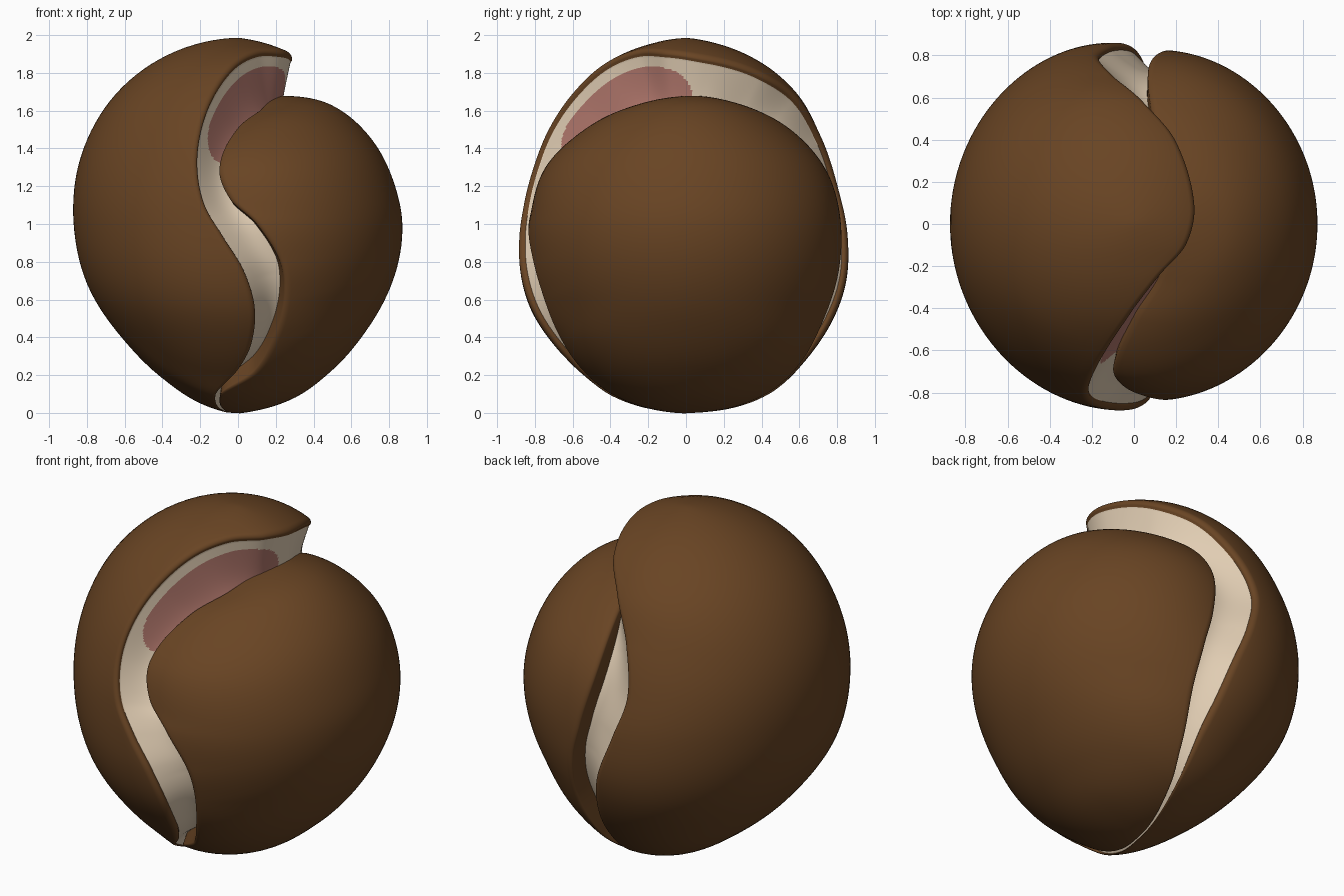
import bpy, bmesh, math
from mathutils import Vector

if "Cube" in bpy.data.objects:
    bpy.data.objects.remove(bpy.data.objects["Cube"])

N = 400                       # steps around the seam
C = Vector((0, 0, 1))         # middle of the nut


def material(name, rgb):
    m = bpy.data.materials.new(name)
    m.diffuse_color = (*rgb, 1)
    m.use_nodes = True
    m.node_tree.nodes["Principled BSDF"].inputs["Base Color"].default_value = m.diffuse_color
    return m


brown = material("brown shell", (0.14, 0.058, 0.017))
cream = material("cream lining", (0.75, 0.61, 0.45))
pink = material("dusty pink patch", (0.44, 0.185, 0.15))

# S-shaped lip of each half, once around the x axis
LEFT = [(.29, .1, 1.88), (.25, -.1, 1.91), (.12, -.25, 1.915), (-.01, -.42, 1.85),
        (-.13, -.6, 1.69), (-.2, -.73, 1.5), (-.22, -.81, 1.3), (-.18, -.86, 1.1),
        (-.08, -.88, .93), (.03, -.87, .75), (.09, -.81, .55), (.07, -.68, .35),
        (0, -.56, .22), (-.12, -.39, .09), (-.05, 0, .005), (.06, .43, .1),
        (.08, .64, .3), (.05, .77, .5), (0, .84, .7), (-.1, .85, .95),
        (-.17, .8, 1.2), (-.1, .71, 1.46), (.05, .58, 1.67), (.2, .4, 1.79)]
RIGHT = [(.2, .1, 1.67), (.12, -.25, 1.61), (0, -.45, 1.515), (-.1, -.69, 1.3),
         (-.04, -.78, 1.13), (.1, -.83, 1.0), (.225, -.81, .8), (.245, -.76, .62),
         (.2, -.68, .42), (.09, -.54, .22), (-.09, -.38, .1), (-.04, 0, .005),
         (.09, .42, .1), (.15, .57, .22), (.2, .735, .5), (.18, .81, .75),
         (.13, .82, .95), (.07, .75, 1.25), (.08, .57, 1.48), (.14, .3, 1.62)]

# Radius of each half by elevation in degrees: sideways (x) and front/back (y)
LEFT_X = [(-90, 1), (-78, .965), (-63, .905), (-44, .86), (-20, .86), (0, .87), (26, .91), (50, .95), (90, 1)]
LEFT_Y = [(-90, 1), (-59, .975), (-42, .95), (-25, .94), (0, .9), (24, .885), (50, .94), (90, 1)]
RIGHT_X = [(-90, 1), (-72, .967), (-57, .92), (-37, .88), (0, .87), (14, .855), (33, .838), (52, .808), (68, .758), (90, .71)]
RIGHT_Y = [(-90, 1), (-60, .97), (-42, .94), (-27, .89), (0, .868), (20, .845), (39, .785), (60, .75), (90, .71)]


def hermite(pts, x):
    """Smooth curve through sorted (x, value) points."""
    n = len(pts)
    i = next((k for k in range(n - 2) if x < pts[k + 1][0]), n - 2)

    def slope(k):
        a, b = pts[max(k - 1, 0)], pts[min(k + 1, n - 1)]
        return (b[1] - a[1]) / (b[0] - a[0])
    (x0, y0), (x1, y1) = pts[i], pts[i + 1]
    h = x1 - x0
    t = (x - x0) / h
    return (y0 * (1 + 2 * t) * (1 - t) ** 2 + slope(i) * h * t * (1 - t) ** 2
            + y1 * t * t * (3 - 2 * t) + slope(i + 1) * h * t * t * (t - 1))


def lip_loop(points):
    """Resample a lip evenly by angle around the x axis (relative to C)."""
    P = sorted((math.atan2(y, z - 1), x, math.hypot(y, z - 1)) for x, y, z in points)
    P = [(a + s, x, r) for s in (-math.tau, 0, math.tau) for a, x, r in P]
    px, pr = [(a, x) for a, x, r in P], [(a, r) for a, x, r in P]
    out = []
    for i in range(N):
        a = -math.pi + math.tau * i / N
        r = hermite(pr, a)
        out.append(Vector((hermite(px, a), r * math.sin(a), r * math.cos(a))))
    return out


def radius(d, tx, ty):
    e = math.degrees(math.asin(max(-1, min(1, d.z))))
    w = d.x * d.x / max(d.x * d.x + d.y * d.y, 1e-6)
    return w * hermite(tx, e) + (1 - w) * hermite(ty, e)


def dome_rings(lip, side, tx, ty, fillets, width):
    """Rings from the side pole to the lip, rolled over at the lip."""
    pole = Vector((side, 0, 0))
    rings = []
    steps = [(k / 36, 0) for k in range(1, 37)]
    steps += [(1, math.sin(math.pi / 2 * k / 8)) for k in range(1, 9)]
    for t, s in steps:
        ring = []
        for p, f in zip(lip, fillets):
            d1 = p.normalized()
            ang = pole.angle(d1)
            w = width * f / max(fillets)
            a = t * (ang - w) + s * w
            d = (pole * math.sin(ang - a) + d1 * math.sin(a)) / math.sin(ang)
            k = (p.length + .004) / radius(d1, tx, ty) - 1
            r = radius(d, tx, ty) * (1 + k * (a / ang) ** 5)
            ring.append(d * (r - f * (1 - math.sqrt(max(0, 1 - s * s)))))
        rings.append(ring)
    return pole * radius(pole, tx, ty), rings


def build(name, start, rings, end, mats, rule):
    """Skin the rings into a closed smooth body."""
    bm = bmesh.new()
    a, b = bm.verts.new(start + C), bm.verts.new(end + C)
    V = [[bm.verts.new(p + C) for p in r] for r in rings]
    for i in range(N):
        j = (i + 1) % N
        bm.faces.new((a, V[0][i], V[0][j]))
        for k in range(len(V) - 1):
            f = bm.faces.new((V[k][i], V[k + 1][i], V[k + 1][j], V[k][j]))
            f.material_index = rule(k, -math.pi + math.tau * (i + .5) / N)
        f = bm.faces.new((V[-1][j], V[-1][i], b))
        f.material_index = rule(len(V), 0)
    bmesh.ops.recalc_face_normals(bm, faces=bm.faces)
    me = bpy.data.meshes.new(name)
    bm.to_mesh(me)
    bm.free()
    for m in mats:
        me.materials.append(m)
    ob = bpy.data.objects.new(name, me)
    bpy.context.collection.objects.link(ob)
    bpy.context.view_layer.objects.active = ob
    ob.select_set(True)
    bpy.ops.object.shade_smooth_by_angle(angle=math.radians(50))
    ob.select_set(False)


lip_l, lip_r = lip_loop(LEFT), lip_loop(RIGHT)
gap = [(p - q).length for p, q in zip(lip_l, lip_r)]

# Right half: closed brown lobe tucked under the left one
start, rings = dome_rings(lip_r, 1, RIGHT_X, RIGHT_Y, [min(.018, .002 + g * .12) for g in gap], .04)
last = rings[-1]
rings += [[p * s + Vector((.04 * (1 - s), 0, 0)) for p in last] for s in (.9, .75, .5)]
build("right_shell_half", start, rings, Vector((.1, 0, 0)), [brown], lambda k, a: 0)

# Left half: brown dome, rolled lip, then cream lining running under the right half
start, rings = dome_rings(lip_l, -1, LEFT_X, LEFT_Y, [min(.022, .002 + g * .18) for g in gap], .035)
rim = [p * (1 - min(.012, .002 + g * .1) / p.length) + Vector((-.004, 0, 0)) for p, g in zip(rings[-1], gap)]
rings.append(rim)
first = len(rings) - 1
STEPS = 50
target = [q * .87 + Vector((.06, 0, 0)) for q in lip_r]
for s in range(1, STEPS + 1):
    t = s / STEPS
    rings.append([p.lerp(q, t) * (1 - .05 * min(1, g * 5) * math.sin(math.pi * t))
                  for p, q, g in zip(rim, target, gap)])
rings.append([q * .5 for q in target])


def lining_rule(k, a):
    """Brown outside, cream inside, with a round-ended pink patch at the upper front."""
    if k < first:
        return 0
    u = (a + .52) / .57
    if abs(u) < 1 and (k - first) / STEPS > .1 + .45 * (1 - (1 - u ** 6) ** .5):
        return 2
    return 1


build("left_shell_half_with_lining", start, rings, Vector((0, 0, 0)), [brown, cream, pink], lining_rule)
